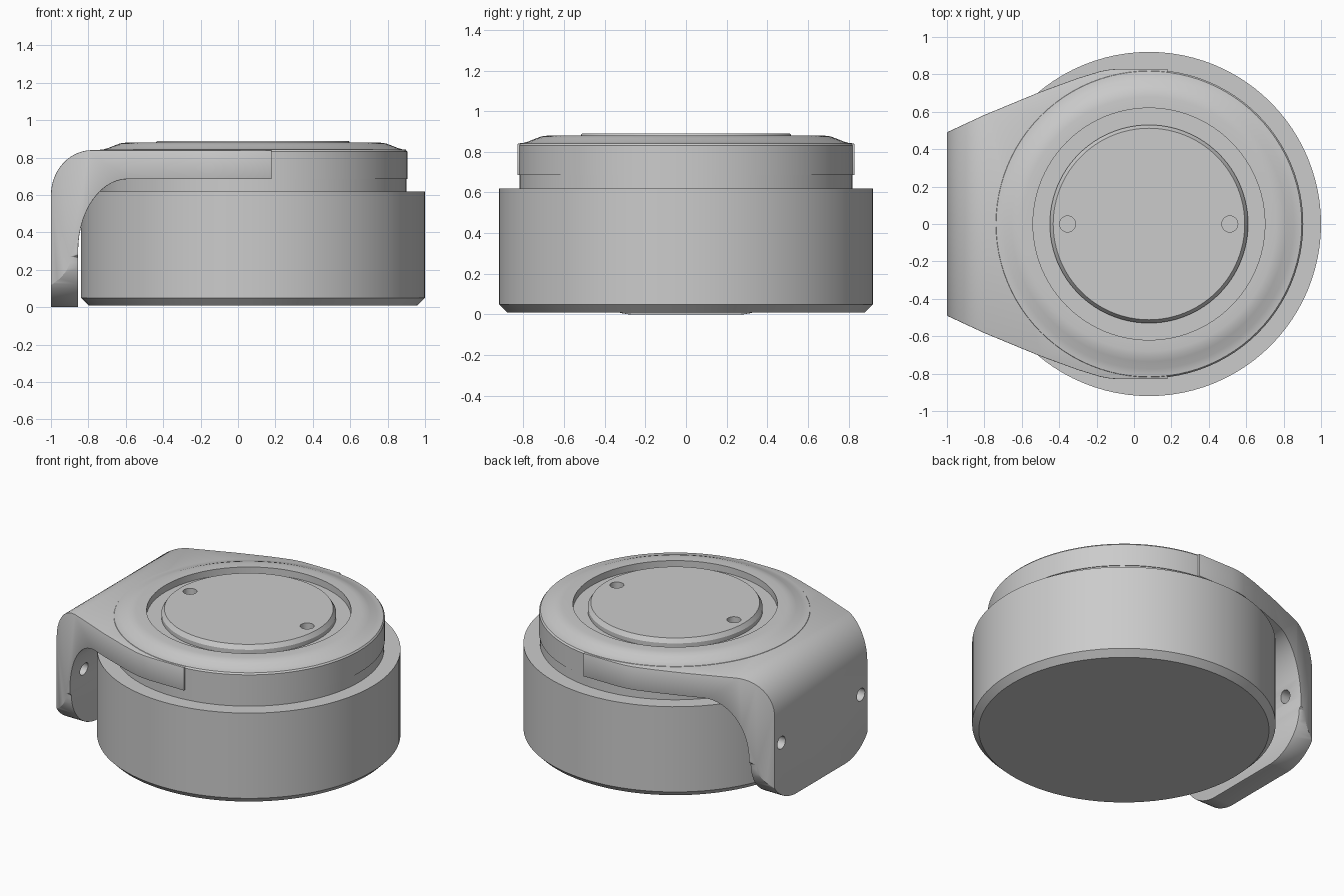
import bpy, bmesh
from math import sin, cos, pi, radians
from mathutils import Vector

if "Cube" in bpy.data.objects:
    bpy.data.objects.remove(bpy.data.objects["Cube"])

CX = 0.08      # axis of the round body
SEG = 96


def finish(name, bm):
    bmesh.ops.recalc_face_normals(bm, faces=bm.faces)
    me = bpy.data.meshes.new(name)
    bm.to_mesh(me)
    bm.free()
    ob = bpy.data.objects.new(name, me)
    bpy.context.collection.objects.link(ob)
    return ob


def activate(ob):
    bpy.ops.object.select_all(action='DESELECT')
    ob.select_set(True)
    bpy.context.view_layer.objects.active = ob


def smooth(ob, angle=28):
    activate(ob)
    bpy.ops.object.shade_smooth_by_angle(angle=radians(angle))


def lathe(name, profile):
    """Revolve (radius, z) points about the body axis, capping both ends."""
    bm = bmesh.new()
    rings = [[bm.verts.new((CX + r * cos(2 * pi * i / SEG), r * sin(2 * pi * i / SEG), z))
              for i in range(SEG)] for r, z in profile]
    for a, b in zip(rings, rings[1:]):
        for i in range(SEG):
            j = (i + 1) % SEG
            bm.faces.new((a[i], a[j], b[j], b[i]))
    bm.faces.new(rings[0])
    bm.faces.new(rings[-1])
    return finish(name, bm)


def prism(name, pts, to3d, offset):
    """Extrude a flat outline along an offset vector."""
    bm = bmesh.new()
    base = [bm.verts.new(to3d(*p)) for p in pts]
    top = [bm.verts.new(v.co + Vector(offset)) for v in base]
    bm.faces.new(base)
    bm.faces.new(top)
    for i in range(len(pts)):
        j = (i + 1) % len(pts)
        bm.faces.new((base[i], base[j], top[j], top[i]))
    return finish(name, bm)


def arc(cx, cy, rx, ry, a0, a1, n=14):
    return [(cx + rx * cos(radians(a0 + (a1 - a0) * i / n)),
             cy + ry * sin(radians(a0 + (a1 - a0) * i / n))) for i in range(n + 1)]


def boolean(ob, cutter, op='DIFFERENCE'):
    activate(ob)
    m = ob.modifiers.new('cut', 'BOOLEAN')
    m.operation, m.object, m.solver = op, cutter, 'EXACT'
    bpy.ops.object.modifier_apply(modifier=m.name)
    bpy.data.objects.remove(cutter)


def drill(loc, r, depth, rot=(0, 0, 0)):
    bpy.ops.mesh.primitive_cylinder_add(vertices=24, radius=r, depth=depth,
                                        location=loc, rotation=rot)
    return bpy.context.object


# Round body with chamfered base, and the narrower neck above it
body = lathe('body', [(0.88, 0.01), (0.92, 0.05), (0.92, 0.62), (0.80, 0.62)])
neck = lathe('neck', [(0.80, 0.60), (0.82, 0.61), (0.82, 0.686), (0.80, 0.70)])

# Domed lid with a recess in its top
lid = lathe('lid', [(0.80, 0.686), (0.825, 0.686), (0.825, 0.832), (0.817, 0.842),
                    (0.80, 0.844), (0.775, 0.851), (0.735, 0.867), (0.71, 0.876),
                    (0.68, 0.88), (0.62, 0.88), (0.62, 0.835), (0.50, 0.835)])

# Raised disc with two pin holes
disc = lathe('disc', [(0.53, 0.82), (0.53, 0.862), (0.512, 0.89)])
for x in (-0.355, 0.512):
    boolean(disc, drill((x, 0, 0.89), 0.043, 0.08), 'DIFFERENCE')

# Side bracket: side profile, trimmed by the plan outline and the end outline
side = ([(-1, 0), (-1, 0.6)] + arc(-0.78, 0.6, 0.22, 0.24, 180, 90)[1:] +
        [(0.18, 0.84), (0.18, 0.685)] +
        arc(-0.59, 0.30, 0.265, 0.385, 90, 180) + [(-0.855, 0)])
bracket = prism('bracket', side, lambda x, z: (x, -0.95, z), (0, 1.9, 0))

half = [(-1.02, 0.481), (-0.8, 0.583), (-0.5, 0.707), (-0.3, 0.78), (-0.18, 0.817),
        (-0.13, 0.826), (-0.08, 0.83), (0.3, 0.83)]
plan = half + [(x, -y) for x, y in reversed(half)]
boolean(bracket, prism('plan_cutter', plan, lambda x, y: (x, y, -0.1), (0, 0, 1.2)), 'INTERSECT')

corner = [(0.25, -0.001)] + arc(0.25, 0.27, 0.29, 0.271, -90, 0)[1:] + [(0.9, 0.5), (0.9, 1)]
end = corner + [(-y, z) for y, z in reversed(corner)]
boolean(bracket, prism('end_cutter', end, lambda y, z: (-1.2, y, z), (2, 0, 0)), 'INTERSECT')

# Eased edges on the bracket
activate(bracket)
bev = bracket.modifiers.new('bevel', 'BEVEL')
bev.width, bev.segments, bev.limit_method, bev.angle_limit = 0.012, 2, 'ANGLE', radians(40)
bpy.ops.object.modifier_apply(modifier=bev.name)

# Clear the lid recess, then drill the two cross holes in the hanging flap
bpy.ops.mesh.primitive_cylinder_add(vertices=SEG, radius=0.7, depth=1, location=(CX, 0, 0.7))
boolean(bracket, bpy.context.object)
for s in (-1, 1):
    boolean(bracket, drill((-0.93, s * 0.42, 0.40), 0.042, 0.4, (0, pi / 2, 0)))

for ob in (body, neck, lid, disc, bracket):
    smooth(ob)
